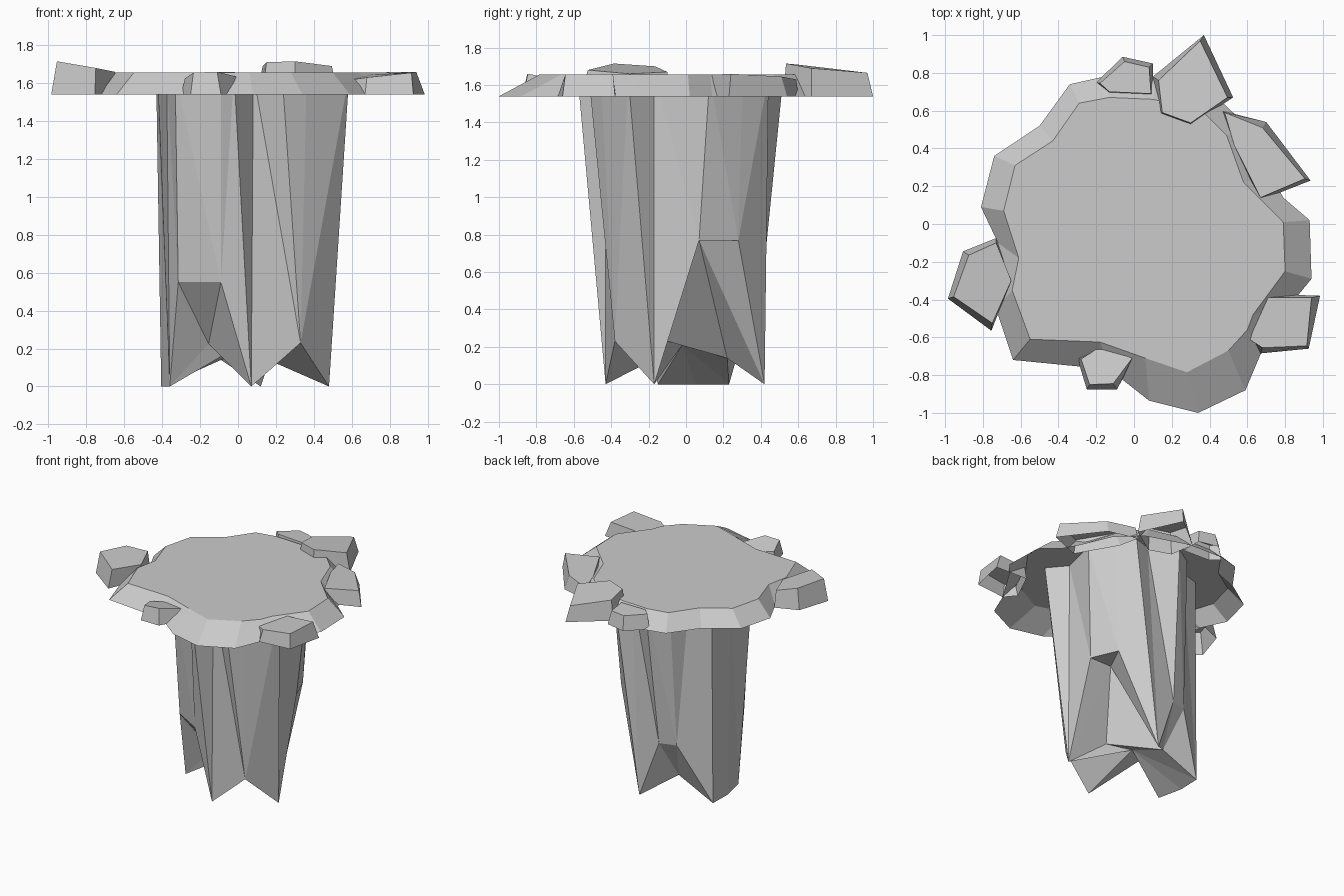
import bpy


def make(name, verts, faces):
    mesh = bpy.data.meshes.new(name)
    mesh.from_pydata(verts, [], faces)
    mesh.validate()
    ob = bpy.data.objects.new(name, mesh)
    bpy.context.collection.objects.link(ob)
    return ob


RIM = 1.54      # underside of slab and rocks
TOP = 1.655     # slab surface


def open_block(name, rows):
    """Bevelled stone: rows of bottom x, y, top x, y, z (open below)."""
    n = len(rows)
    verts = [(r[0], r[1], RIM) for r in rows] + [(r[2], r[3], r[4]) for r in rows]
    area = sum(rows[i][0] * rows[(i + 1) % n][1] - rows[(i + 1) % n][0] * rows[i][1]
               for i in range(n))
    faces = [(i, (i + 1) % n, n + (i + 1) % n, n + i) for i in range(n)]
    faces.append(tuple(range(n, 2 * n)))
    if area < 0:
        faces = [f[::-1] for f in faces]
    return make(name, verts, faces)


# Slab: outer and inner outline
slab = [
    (.93, .02, .79, .01), (.94, -.29, .80, -.25), (.85, -.40, .63, -.48),
    (.67, -.69, .60, -.56), (.59, -.88, .50, -.67), (.34, -1.0, .28, -.785),
    (.08, -.935, .06, -.71), (-.13, -.77, -.18, -.625), (-.64, -.72, -.55, -.61),
    (-.73, -.45, -.645, -.35), (-.72, -.10, -.61, -.18), (-.81, .09, -.69, .07),
    (-.74, .36, -.63, .31), (-.50, .52, -.43, .44), (-.34, .74, -.29, .64),
    (-.16, .78, -.13, .67), (.12, .77, .10, .66), (.45, .66, .36, .60),
    (.62, .50, .49, .47), (.72, .27, .58, .22), (.79, .14, .67, .13)]
open_block("slab", [r + (TOP,) for r in slab])

# Loose rocks around the edge
open_block("rock_left", [
    (-.985, -.395, -.955, -.385, 1.715), (-.905, -.145, -.875, -.165, 1.70),
    (-.73, -.075, -.73, -.10, 1.67), (-.65, -.30, -.65, -.30, 1.66),
    (-.755, -.565, -.75, -.525, 1.68)])
open_block("rock_front", [
    (-.30, -.71, -.28, -.715, 1.625), (-.25, -.875, -.235, -.85, 1.655),
    (-.09, -.875, -.11, -.845, 1.66), (0, -.71, -.01, -.71, 1.635),
    (-.16, -.64, -.18, -.65, 1.62)])
open_block("rock_front_right", [
    (.985, -.38, .94, -.39, 1.66), (.71, -.37, .71, -.39, 1.645),
    (.60, -.60, .61, -.61, 1.62), (.67, -.685, .68, -.655, 1.63),
    (.925, -.66, .915, -.645, 1.655)])
open_block("rock_right", [
    (.465, .60, .48, .59, 1.63), (.70, .54, .68, .51, 1.645),
    (.935, .23, .905, .24, 1.66), (.68, .13, .67, .14, 1.655),
    (.50, .44, .53, .42, 1.64)])
open_block("rock_back", [
    (.37, 1.0, .35, .97, 1.665), (.525, .67, .495, .67, 1.69),
    (.30, .52, .30, .535, 1.715), (.13, .58, .15, .59, 1.71),
    (.10, .78, .13, .76, 1.69)])
open_block("rock_back_small", [
    (-.20, .75, -.18, .745, 1.655), (-.06, .885, -.05, .86, 1.65),
    (.10, .85, .08, .83, 1.645), (.10, .68, .09, .69, 1.655),
    (-.13, .69, -.13, .70, 1.66)])

# Column: ground feet, notches between them and overhanging lips
f1, f2, f3 = (.07, -.43, 0), (.48, -.17, 0), (.12, .42, 0)
f4, fm, f5 = (-.40, .23, 0), (-.405, .05, 0), (-.36, -.15, 0)
n1, n2, n3, n5 = (.33, -.38, .23), (.18, -.10, .23), (-.09, .22, .14), (-.155, -.10, .225)
lip_r = [(.47, .07, .77), (.38, .28, .77)]
lip_b = [(-.04, .40, .45), (-.17, .36, .45)]
lip_f = [(-.315, -.29, .55), (-.09, -.42, .55)]
inner_r = (.28, .07, .77)

# Strips around the column: corner at rim height and the point it runs down to
stations = [
    ((.08, -.43), f1), ((.24, -.51), n1), ((.36, -.45), n1),
    ((.58, -.30), f2), ((.47, -.17), f2), ((.53, .12), lip_r[0]),
    ((.43, .30), lip_r[1]), ((.33, .44), f3), ((.20, .40), f3),
    ((.0, .51), lip_b[0]), ((-.15, .42), lip_b[1]), ((-.24, .28), f4),
    ((-.39, .23), f4), ((-.43, .05), fm), ((-.42, -.24), f5),
    ((-.375, -.19), f5), ((-.33, -.36), lip_f[0]), ((-.09, -.48), lip_f[1]),
    ((-.015, -.57), f1)]

verts, faces = [], []


def tri(*pts):
    if len(set(pts)) < 3:
        return
    for p in pts:
        if p not in verts:
            verts.append(p)
    faces.append([verts.index(p) for p in pts])


def column_top(t, b, z=1.65):
    """Continue a strip edge up to the slab's inside."""
    k = (z - b[2]) / (RIM - b[2])
    return (b[0] + (t[0] - b[0]) * k, b[1] + (t[1] - b[1]) * k, z)


for i, (ta, ab) in enumerate(stations):
    tb, bb = stations[(i + 1) % len(stations)]
    at, bt = column_top(ta, ab), column_top(tb, bb)
    if ab[2] > bb[2]:
        tri(ab, bt, at)
        tri(ab, bb, bt)
    else:
        tri(ab, bb, at)
        tri(bb, bt, at)

# Sloping faces beneath the back and front lips
for a, notch, b, (l, r) in ((f3, n3, f4, lip_b), (f5, n5, f1, lip_f)):
    tri(a, notch, l)
    tri(notch, r, l)
    tri(notch, b, r)

# Deep recess beneath the right lip
tri(lip_r[0], inner_r, lip_r[1])
loop = [lip_r[0], f2, n2, n3, f3, lip_r[1]]
for p, q in zip(loop, loop[1:]):
    tri(inner_r, p, q)

# Underside fan
base = [f1, n1, f2, n2, n3, f4, fm, f5, n5]
for i, p in enumerate(base):
    tri(p, (.0, -.02, .21), base[(i + 1) % len(base)])
make("column", verts, faces)
